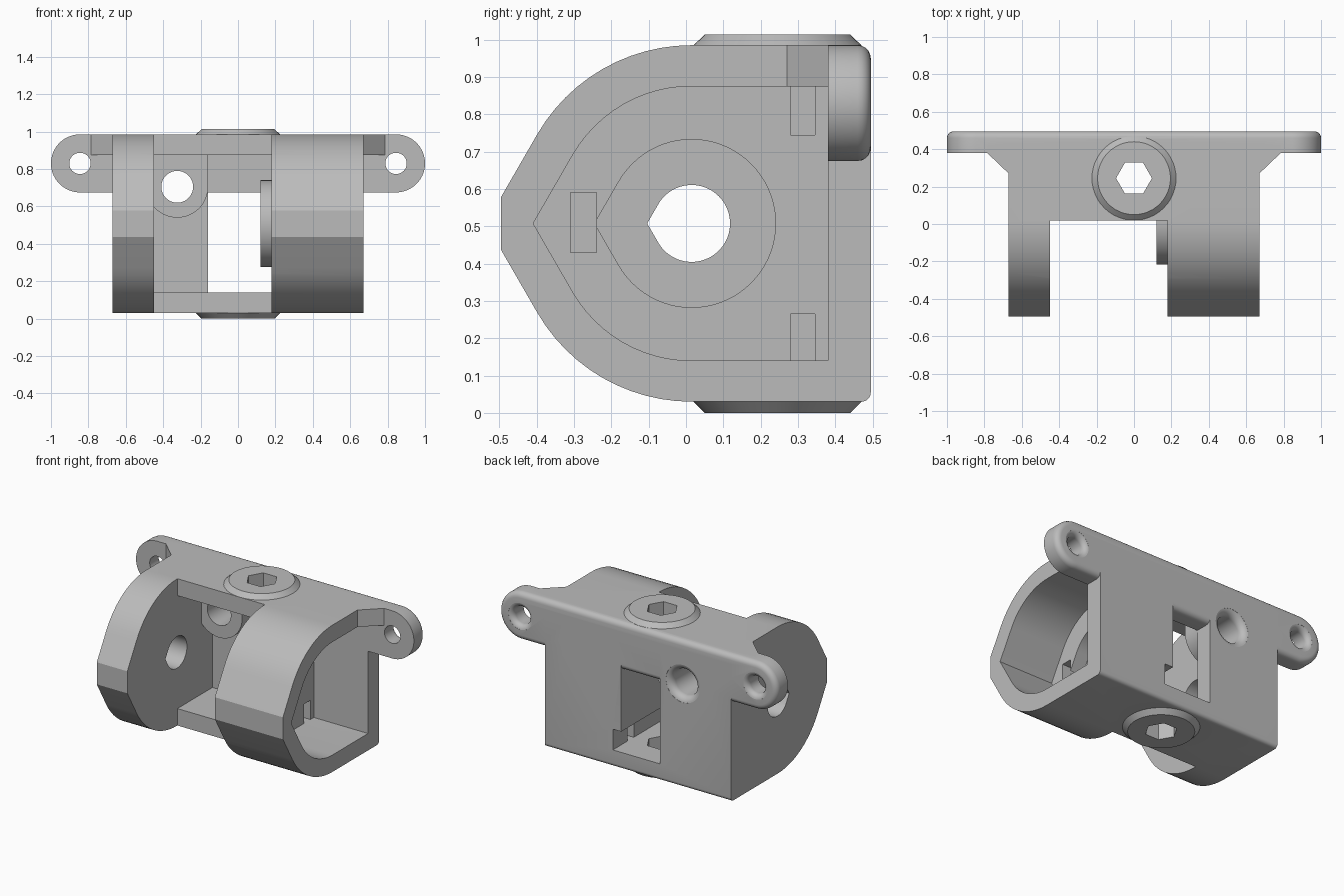
import bpy, bmesh, math
from mathutils import Vector

if "Cube" in bpy.data.objects:
    bpy.data.objects.remove(bpy.data.objects["Cube"])

grey = bpy.data.materials.new("plain grey")
grey.use_nodes = True
colour = (0.5, 0.5, 0.5, 1)
grey.diffuse_color = colour
grey.node_tree.nodes["Principled BSDF"].inputs["Base Color"].default_value = colour

CY, CZ = 0.015, 0.5075        # axle position
BACK, INNER = 0.495, 0.38     # outer and inner back wall faces
LOW, HIGH = 0.03, 0.985       # body underside and top
FLOOR, CEIL = 0.14, 0.875     # inside underside and top


def place(a, b, h, axis):
    return {"x": (h, a, b), "y": (a, h, b), "z": (a, b, h)}[axis]


def loft(name, rings, axis):
    """Closed solid through (points, height) rings along an axis."""
    bm = bmesh.new()
    loops = [[bm.verts.new(place(a, b, h, axis)) for a, b in pts] for pts, h in rings]
    for lo, hi in zip(loops, loops[1:]):
        for i in range(len(lo)):
            j = (i + 1) % len(lo)
            bm.faces.new((lo[i], lo[j], hi[j], hi[i]))
    bm.faces.new(loops[0])
    bm.faces.new(loops[-1])
    bmesh.ops.recalc_face_normals(bm, faces=bm.faces)
    mesh = bpy.data.meshes.new(name)
    bm.to_mesh(mesh)
    bm.free()
    ob = bpy.data.objects.new(name, mesh)
    bpy.context.collection.objects.link(ob)
    return ob


def prism(name, pts, axis, lo, hi):
    return loft(name, [(pts, lo), (pts, hi)], axis)


def box(name, x0, x1, y0, y1, z0, z1):
    return prism(name, [(x0, y0), (x1, y0), (x1, y1), (x0, y1)], "z", z0, z1)


def arc(a, b, r, start, end, step=5):
    n = max(1, round(abs(end - start) / step))
    angles = [math.radians(start + (end - start) * i / n) for i in range(n + 1)]
    return [(a + r * math.cos(t), b + r * math.sin(t)) for t in angles]


def circle(a, b, r, step=7.5):
    return arc(a, b, r, 0, 360, step)[:-1]


def turned(name, a, b, steps, axis):
    return loft(name, [(circle(a, b, r), h) for r, h in steps], axis)


def teardrop(r):
    return arc(CY, CZ, r, -150, 150) + [(CY - r / math.sin(math.radians(60)), CZ)]


def combine(target, tool, operation):
    mod = target.modifiers.new("cut", "BOOLEAN")
    mod.operation, mod.solver, mod.object = operation, "EXACT", tool
    graph = bpy.context.evaluated_depsgraph_get()
    mesh = bpy.data.meshes.new_from_object(target.evaluated_get(graph))
    target.modifiers.clear()
    target.data = mesh
    bpy.data.objects.remove(tool)


def cut(tool):
    combine(body, tool, "DIFFERENCE")


def add(tool):
    combine(body, tool, "UNION")


# Pointed outer profile, extruded across the full body width
R = HIGH - CZ
nose = -BACK
half = (nose - (CY - R / math.sin(math.radians(60)))) * math.tan(math.radians(60))
outer = (arc(CY, CZ, R, 90, 150) + [(nose, CZ + half), (nose, CZ - half)]
         + arc(CY, CZ, R, 210, 270)
         + arc(BACK - 0.025, LOW + 0.025, 0.025, -90, 0, 15)
         + arc(BACK - 0.06, HIGH - 0.06, 0.06, 0, 90, 15))
body = prism("bracket_body", outer, "x", -0.67, 0.67)

# Open gap between the side plate and the housing, and the back window
cut(box("gap", -0.45, 0.18, -1, 0.02, -1, 2))
cut(box("gap_inside", -0.45, 0.18, -0.5, INNER, FLOOR, CEIL))
cut(box("window", -0.16, 0.18, 0.2, 1, FLOOR, CEIL))

# Housing cavity, open to the side
r = CEIL - CZ
cavity = (arc(CY, CZ, r, 90, 150) + [(CY - r / math.sin(math.radians(60)), CZ)]
          + arc(CY, CZ, r, 210, 270) + [(INNER, FLOOR), (INNER, CEIL)])
cut(prism("cavity", cavity, "x", 0.28, 1))

# Boss on the inner housing wall, running to the back
boss = arc(CY, CZ, 0.2325, 90, 270) + [(BACK, CZ - 0.2325), (BACK, CZ + 0.2325)]
add(prism("axle_boss", boss, "x", 0.12, 0.22))
cut(prism("recess", teardrop(0.225), "x", 0.19, 0.5))
cut(prism("axle_hole", teardrop(0.103), "x", -1, 1))

# Tie slots through the housing wall
for y0, y1, z0, z1 in [(0.28, 0.345, 0.745, CEIL), (0.28, 0.345, FLOOR, 0.265),
                       (-0.31, -0.24, 0.43, 0.59)]:
    cut(box("slot", 0.1, 0.4, y0, y1, z0, z1))

# Screw lug hanging inside the back wall
lug = arc(-0.325, 0.705, 0.165, 180, 360) + [(-0.16, 0.93), (-0.49, 0.93)]
add(prism("screw_lug", lug, "y", 0.27, 0.44))

# Mounting flange with rounded ends and softened back rim
tab_r = 0.155
tab_z = HIGH - tab_r
ends = arc(1 - tab_r, tab_z, tab_r, -90, 90) + arc(tab_r - 1, tab_z, tab_r, 90, 270)
flange = prism("mounting_flange", ends, "y", INNER, BACK)
bm = bmesh.new()
bm.from_mesh(flange.data)
rim = [e for e in bm.edges if all(v.co.y > BACK - 0.001 for v in e.verts)]
bmesh.ops.bevel(bm, geom=rim, offset=0.035, segments=5, profile=0.5, affect="EDGES")
bm.to_mesh(flange.data)
bm.free()
add(flange)

# Corner braces between the flange and the body sides
for s in (-1, 1):
    brace = [(s * 0.62, 0.27), (s * 0.67, 0.27), (s * 0.785, INNER),
             (s * 0.785, 0.42), (s * 0.62, 0.42)]
    add(prism("brace", brace, "z", CEIL, HIGH))

# Chamfered round pads above and below, with a hexagonal through hole
PY = 0.245
add(turned("top_pad", 0, PY, [(0.225, HIGH - 0.04), (0.225, HIGH), (0.195, 1.013)], "z"))
add(turned("bottom_pad", 0, PY, [(0.195, 0), (0.225, LOW), (0.225, LOW + 0.04)], "z"))
cut(prism("hex_hole", circle(0, PY, 0.096, 60), "z", -1, 2))


# Screw holes with flared back rims
def flared_hole(x, z, radius, flare):
    steps = [(radius, 0.0)]
    steps += [(radius + flare - b, BACK - flare + a)
              for b, a in arc(0, 0, flare, 0, 80, 10)]
    steps.append((radius + flare, BACK + 0.05))
    cut(turned("screw_hole", x, z, steps, "y"))


for s in (-1, 1):
    flared_hole(s * (1 - tab_r), tab_z, 0.057, 0.035)
flared_hole(-0.325, 0.705, 0.085, 0.045)

# Finish
body.data.materials.clear()
body.data.materials.append(grey)
for p in body.data.polygons:
    p.material_index = 0
bpy.ops.object.select_all(action="DESELECT")
body.select_set(True)
bpy.context.view_layer.objects.active = body
bpy.ops.object.shade_smooth_by_angle(angle=math.radians(30))
